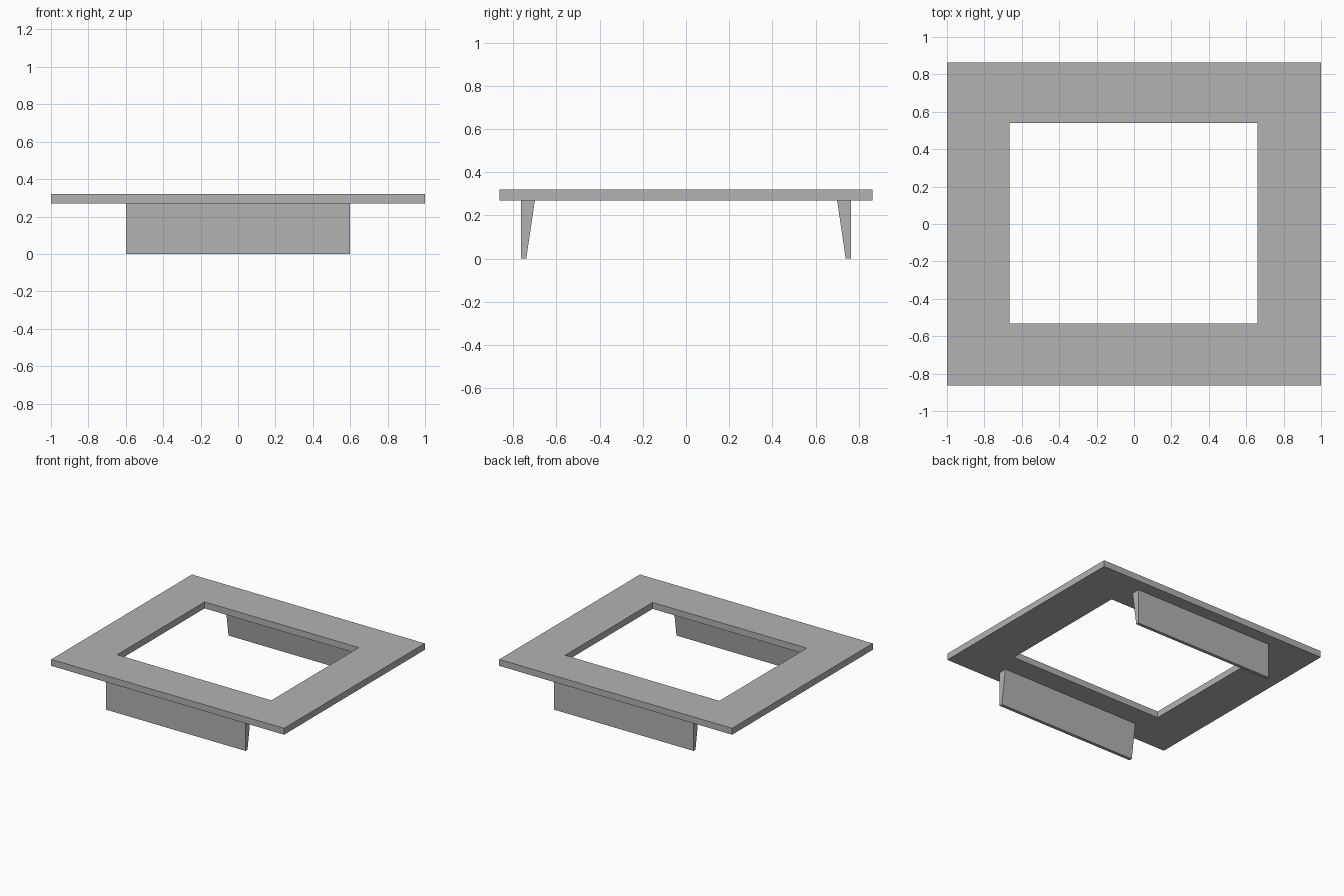
import bpy
import bmesh

if "Cube" in bpy.data.objects:
    bpy.data.objects.remove(bpy.data.objects["Cube"])

grey = bpy.data.materials.new("plain_grey")
grey.diffuse_color = (0.448, 0.448, 0.448, 1)
grey.use_nodes = True
grey.node_tree.nodes["Principled BSDF"].inputs["Base Color"].default_value = grey.diffuse_color


def finish(name, bm):
    bmesh.ops.recalc_face_normals(bm, faces=bm.faces)
    mesh = bpy.data.meshes.new(name)
    bm.to_mesh(mesh)
    bm.free()
    mesh.materials.append(grey)
    obj = bpy.data.objects.new(name, mesh)
    bpy.context.collection.objects.link(obj)
    return obj


def rectangle(bm, x0, x1, y0, y1, z):
    return [bm.verts.new((x, y, z)) for x, y in ((x0, y0), (x1, y0), (x1, y1), (x0, y1))]


# Flat rectangular frame with an open centre
Z0, Z1 = 0.27, 0.32
bm = bmesh.new()
loops = [rectangle(bm, -1, 1, -0.863, 0.863, Z0),
         rectangle(bm, -1, 1, -0.863, 0.863, Z1),
         rectangle(bm, -0.665, 0.66, -0.533, 0.54, Z1),
         rectangle(bm, -0.665, 0.66, -0.533, 0.54, Z0)]
for k in range(4):
    a, b = loops[k], loops[(k + 1) % 4]
    for i in range(4):
        j = (i + 1) % 4
        bm.faces.new((a[i], a[j], b[j], b[i]))
finish("frame", bm)

# Tapered support panels: upright outside, sloping inside
profile = [(0.765, 0), (0.74, 0), (0.70, Z0), (0.765, Z0)]
for name, side in (("front_support", -1), ("back_support", 1)):
    bm = bmesh.new()
    base = bm.faces.new([bm.verts.new((-0.6, side * y, z)) for y, z in profile])
    new = bmesh.ops.extrude_face_region(bm, geom=[base], use_keep_orig=True)
    verts = [g for g in new["geom"] if isinstance(g, bmesh.types.BMVert)]
    bmesh.ops.translate(bm, verts=verts, vec=(1.2, 0, 0))
    finish(name, bm)
